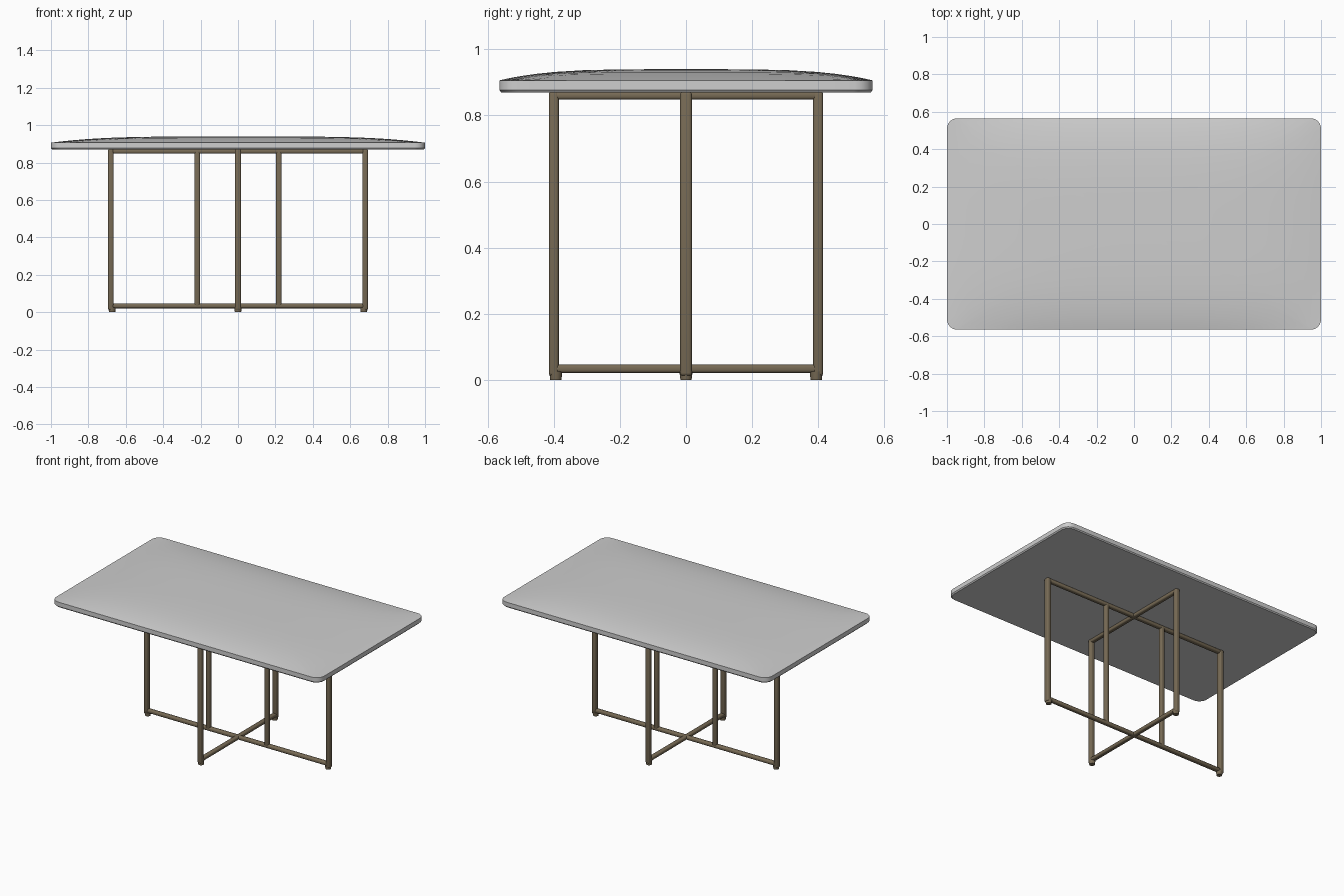
import bpy, bmesh, math
from mathutils import Vector

if "Cube" in bpy.data.objects:
    bpy.data.objects.remove(bpy.data.objects["Cube"])


def material(name, rgb):
    m = bpy.data.materials.new(name)
    m.diffuse_color = (*rgb, 1)
    m.use_nodes = True
    m.node_tree.nodes["Principled BSDF"].inputs["Base Color"].default_value = m.diffuse_color
    return m


STONE = material("pale grey stone", (0.62, 0.62, 0.62))
BRONZE = material("dark bronze", (0.185, 0.145, 0.09))


def finish(name, bm, mat, angle=35):
    bmesh.ops.recalc_face_normals(bm, faces=bm.faces)
    me = bpy.data.meshes.new(name)
    bm.to_mesh(me)
    bm.free()
    me.materials.append(mat)
    ob = bpy.data.objects.new(name, me)
    bpy.context.collection.objects.link(ob)
    bpy.context.view_layer.objects.active = ob
    ob.select_set(True)
    bpy.ops.object.shade_smooth_by_angle(angle=math.radians(angle))
    ob.select_set(False)
    return ob


def bar(name, lo, hi, bevel=0.009):
    """Softly rounded bar between two opposite corners."""
    lo, hi = Vector(lo), Vector(hi)
    bm = bmesh.new()
    bmesh.ops.create_cube(bm, size=1)
    for v in bm.verts:
        v.co = (lo + hi) / 2 + v.co * (hi - lo)
    bmesh.ops.bevel(bm, geom=bm.edges[:], offset=bevel, segments=3,
                    profile=0.5, affect='EDGES', clamp_overlap=True)
    return finish(name, bm, BRONZE, 40)


def leg(name, x, y, rx, ry, z0=0.012):
    return bar(name, (x - rx, y - ry, z0), (x + rx, y + ry, 0.872))


def foot(name, x, y):
    bm = bmesh.new()
    bmesh.ops.create_cone(bm, cap_ends=True, segments=16, radius1=0.017,
                          radius2=0.02, depth=0.025)
    bmesh.ops.translate(bm, verts=bm.verts, vec=(x, y, 0.0125))
    return finish(name, bm, BRONZE)


# Table top: rounded rectangle slab with a gently crowned upper surface
HX, HY, R = 1.0, 0.565, 0.055


def outline():
    pts = []
    for k, (sx, sy) in enumerate([(1, 1), (-1, 1), (-1, -1), (1, -1)]):
        arc = [(sx * (HX - R) + R * math.cos(a), sy * (HY - R) + R * math.sin(a))
               for a in (math.pi / 2 * (k + i / 6) for i in range(7))]
        if pts:
            pts += side(pts[-1], arc[0])
        pts += arc
    return pts + side(pts[-1], pts[0])


def side(a, b, n=14):
    return [(a[0] + (b[0] - a[0]) * i / n, a[1] + (b[1] - a[1]) * i / n)
            for i in range(1, n)]


def crown(x, y):
    return 0.906 + 0.034 * (1 - abs(x / HX) ** 4) * (1 - abs(y / HY) ** 4)


bm = bmesh.new()
pts = outline()
rings = [[bm.verts.new((x * 0.994, y * 0.99, 0.87)) for x, y in pts],
         [bm.verts.new((x, y, 0.877)) for x, y in pts]]
for s in (1, 0.97, 0.93, 0.88, 0.8, 0.7, 0.55, 0.35, 0.15):
    rings.append([bm.verts.new((x * s, y * s, crown(x * s, y * s))) for x, y in pts])
n = len(pts)
for a, b in zip(rings, rings[1:]):
    for i in range(n):
        j = (i + 1) % n
        bm.faces.new((a[i], a[j], b[j], b[i]))
bm.faces.new(rings[0])
bm.faces.new(rings[-1])
finish("table_top", bm, STONE)

# Long frame along x, with outer and inner legs
for s, tag in ((-1, "left"), (1, "right")):
    leg(f"long_frame_leg_{tag}", s * 0.68, 0, 0.015, 0.018)
    leg(f"inner_leg_{tag}", s * 0.218, 0, 0.015, 0.015, 0.025)
    foot(f"long_frame_foot_{tag}", s * 0.673, 0)
for tag, z0, z1 in (("bottom", 0.021, 0.046), ("top", 0.848, 0.872)):
    bar(f"long_frame_{tag}_rail", (-0.69, -0.015, z0), (0.69, 0.015, z1))

# Cross frame along y
for s, tag in ((-1, "front"), (1, "back")):
    leg(f"cross_frame_leg_{tag}", 0, s * 0.4, 0.016, 0.015)
    foot(f"cross_frame_foot_{tag}", 0, s * 0.394)
for tag, z0, z1 in (("bottom", 0.021, 0.046), ("top", 0.848, 0.872)):
    bar(f"cross_frame_{tag}_rail", (-0.015, -0.41, z0), (0.015, 0.41, z1))
